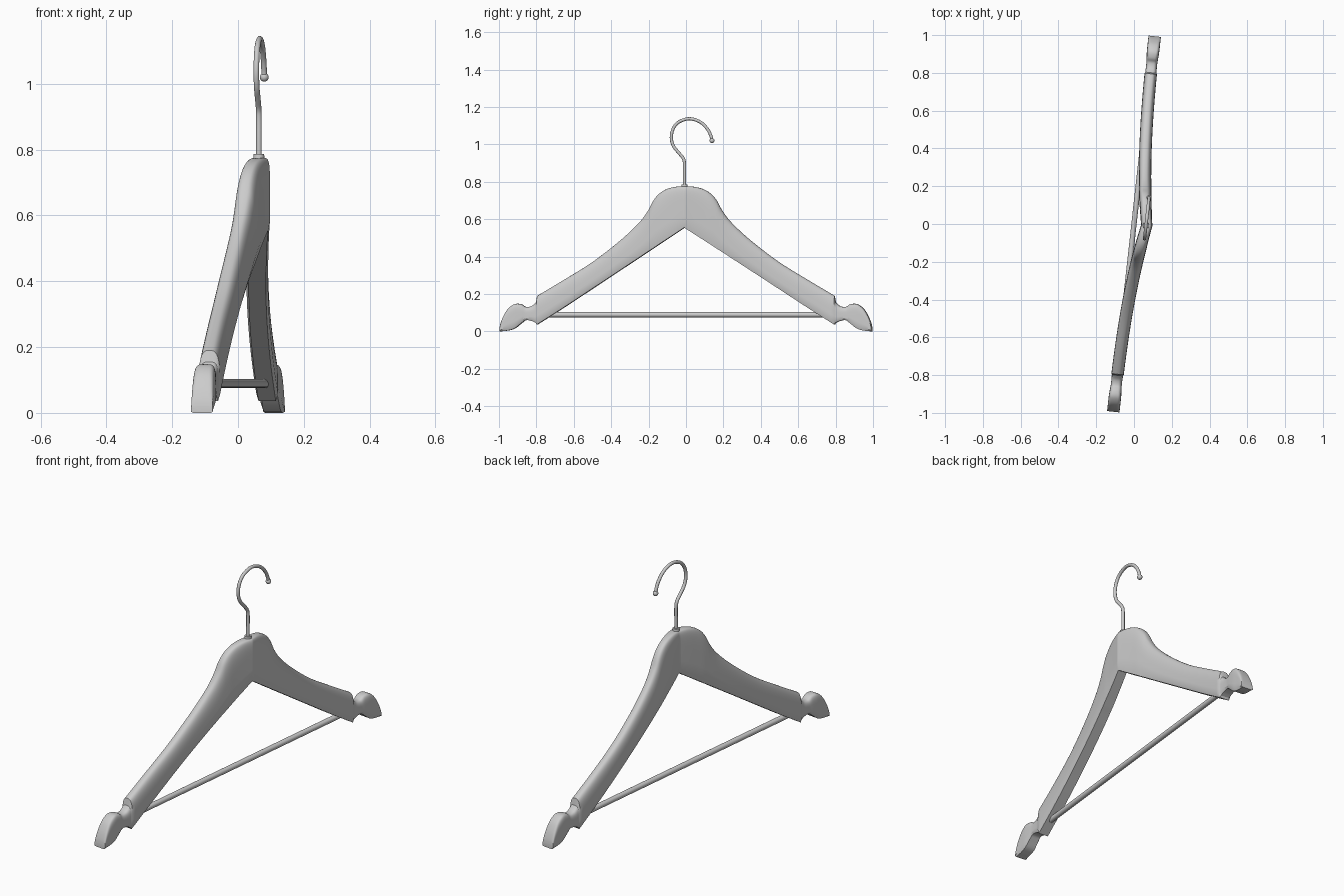
import bpy, bmesh, math
from mathutils import Matrix, Vector

if "Cube" in bpy.data.objects:
    bpy.data.objects.remove(bpy.data.objects["Cube"])

TURN = Matrix.Rotation(math.radians(-6.3), 4, 'Z')   # whole hanger is turned slightly about z


def spline(rows, steps):
    """Catmull-Rom resampling of tuples."""
    out = []
    for i in range(len(rows) - 1):
        a, b, c, d = (rows[max(0, min(len(rows) - 1, i + k))] for k in (-1, 0, 1, 2))
        for s in range(steps):
            u = s / steps
            out.append(tuple(0.5 * (2 * q + (r - p) * u + (2 * p - 5 * q + 4 * r - w) * u * u
                                    + (3 * q - p - 3 * r + w) * u ** 3)
                             for p, q, r, w in zip(a, b, c, d)))
    return out + [rows[-1]]


def finish(name, bm, angle=30):
    bmesh.ops.recalc_face_normals(bm, faces=bm.faces)
    bm.transform(TURN)
    me = bpy.data.meshes.new(name)
    bm.to_mesh(me)
    bm.free()
    ob = bpy.data.objects.new(name, me)
    bpy.context.collection.objects.link(ob)
    bpy.ops.object.select_all(action='DESELECT')
    ob.select_set(True)
    bpy.context.view_layer.objects.active = ob
    bpy.ops.object.shade_smooth_by_angle(angle=math.radians(angle))
    return ob


def loft(bm, rings):
    rings = [[bm.verts.new(p) for p in ring] for ring in rings]
    n = len(rings[0])
    for a, b in zip(rings, rings[1:]):
        for j in range(n):
            bm.faces.new((a[j], a[(j + 1) % n], b[(j + 1) % n], b[j]))
    bm.faces.new(rings[0])
    bm.faces.new(rings[-1])


def bow(t):
    """Forward bow of the shoulders towards the middle."""
    return 0.068 * max(0, 1 - abs(t)) ** 2.7


def section(y, top, bottom, half, power):
    """Rounded top, chamfered lower edges, flat base."""
    prof = [(-0.8, 0), (0.8, 0), (1, 0.14)]
    for k in range(21):
        a = math.pi * k / 20
        c, s = math.cos(a), math.sin(a)
        prof.append((math.copysign(abs(c) ** (2 / power), c), 0.3 + 0.7 * abs(s) ** (2 / power)))
    prof.append((-1, 0.14))
    return [(bow(y) + half * u, y, bottom + (top - bottom) * v) for u, v in prof]


# Shoulders: stations of (y, top, bottom, half thickness, roundness power)
body = [(0, .775, .555, .030, 6), (.05, .773, .522, .031, 5), (.10, .76, .49, .032, 4),
        (.14, .735, .464, .033, 3.5), (.17, .70, .444, .033, 3.2), (.20, .645, .425, .033, 3),
        (.25, .58, .392, .033, 2.8), (.35, .487, .327, .033, 2.8), (.50, .372, .229, .033, 2.8),
        (.65, .279, .131, .033, 2.8), (.80, .19, .036, .033, 3)]
tip = [(.806, .155, .046, .030, 3.5), (.83, .135, .056, .029, 3.5), (.86, .131, .06, .029, 3.5),
       (.885, .145, .043, .031, 4), (.92, .146, .016, .033, 5), (.955, .122, .005, .033, 5),
       (.98, .083, .002, .033, 5), (.995, .045, 0, .033, 5), (1.0, .02, 0, .033, 5)]
half_rows = spline(body, 5) + spline(tip, 5)
rows = [(-r[0],) + r[1:] for r in reversed(half_rows[1:])] + half_rows
bm = bmesh.new()
loft(bm, [section(*r) for r in rows])
finish("shoulders", bm)

# Trouser bar
bm = bmesh.new()
bmesh.ops.create_cone(bm, cap_ends=True, segments=20, radius1=.014, radius2=.014, depth=1.52,
                      matrix=Matrix.Translation((0, 0, .089)) @ Matrix.Rotation(math.pi / 2, 4, 'X'))
finish("trouser_bar", bm)

# Hook wire swept along a planar path (y, z)
HX, HY = .064, -.001
path = spline([(HY, .75), (HY, .83), (HY, .895), (-.008, .925), (-.032, .955), (-.060, .99),
               (-.072, 1.035), (-.062, 1.083), (-.032, 1.119), (.025, 1.137), (.084, 1.119),
               (.122, 1.082), (.141, 1.045), (.147, 1.02)], 5)
rings = []
for i, (y, z) in enumerate(path):
    a, b = path[max(0, i - 1)], path[min(len(path) - 1, i + 1)]
    side = Vector((0, -(b[1] - a[1]), b[0] - a[0])).normalized()
    rings.append([Vector((HX, y, z)) + .0085 * (math.cos(q) * side + math.sin(q) * Vector((1, 0, 0)))
                  for q in (2 * math.pi * k / 14 for k in range(14))])
bm = bmesh.new()
loft(bm, rings)
finish("hook", bm)

# Ball at the hook end
bm = bmesh.new()
bmesh.ops.create_uvsphere(bm, u_segments=16, v_segments=10, radius=.0135,
                          matrix=Matrix.Translation((HX, .147, 1.02)))
finish("hook_ball", bm)

# Collar at the hook base
bm = bmesh.new()
bmesh.ops.create_cone(bm, cap_ends=True, segments=20, radius1=.018, radius2=.016, depth=.022,
                      matrix=Matrix.Translation((HX, HY, .775)))
finish("hook_collar", bm)
